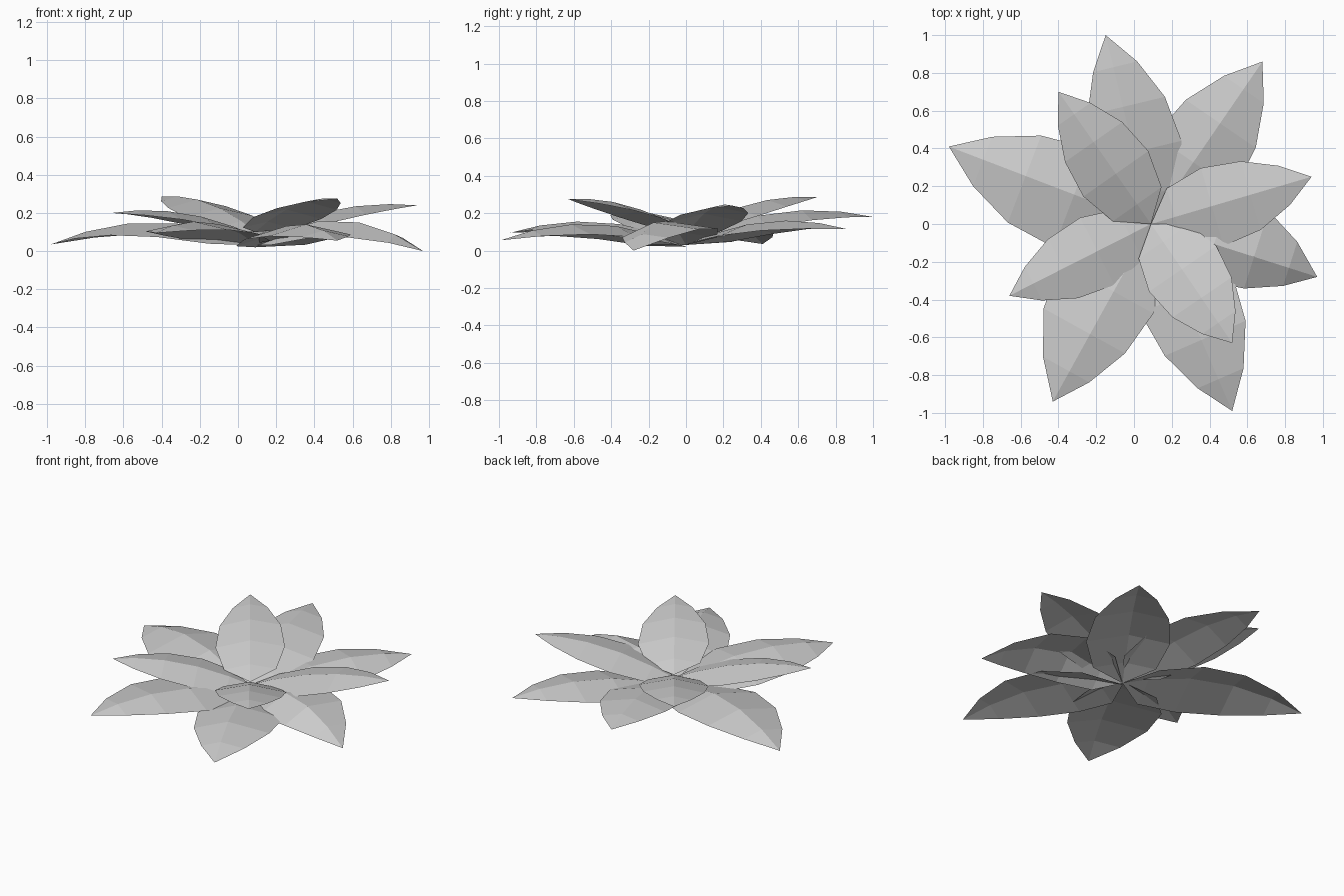
import bpy
import bmesh
from mathutils import Vector

# Remove the default object
cube = bpy.data.objects.get("Cube")
if cube:
    bpy.data.objects.remove(cube, do_unlink=True)

# Single pale grey material shared by every petal
material = bpy.data.materials.new("pale_grey")
material.use_nodes = True
grey = (0.6, 0.6, 0.6, 1.0)
material.diffuse_color = grey
material.node_tree.nodes["Principled BSDF"].inputs["Base Color"].default_value = grey

# Shared outline: fraction along the petal, fraction of its greatest half width
CENTRE = Vector((0.09, 0.0, 0.0))
OUTLINE = [(0.15, 0.75), (0.38, 1.0), (0.62, 0.88), (0.83, 0.5)]
BEND = 0.62


def rib_height(t, base, middle, tip):
    """Smooth midrib curve through the base, the bend and the tip."""
    return (base * (t - BEND) * (t - 1) / BEND
            + middle * t * (t - 1) / (BEND * (BEND - 1))
            + tip * t * (t - BEND) / (1 - BEND))


def make_petal(name, tip_xy, heights, widths, drops):
    """Arched petal: a raised midrib with an edge falling away on each side."""
    tip = Vector((*tip_xy, 0.0))
    along = tip - CENTRE
    side = Vector((-along.y, along.x, 0.0)).normalized()
    up = Vector((0.0, 0.0, 1.0))
    bm = bmesh.new()
    base_vert = bm.verts.new(CENTRE + up * heights[0])
    tip_vert = bm.verts.new(tip + up * heights[2])

    rows = []
    for t, spread in OUTLINE:
        rib = CENTRE + along * t + up * rib_height(t, *heights)
        left = rib + spread * (side * widths[0] - up * drops[0])
        right = rib - spread * (side * widths[1] + up * drops[1])
        rows.append([bm.verts.new(p) for p in (left, rib, right)])

    for k in range(2):
        bm.faces.new((base_vert, rows[0][k + 1], rows[0][k]))
        for near, far in zip(rows, rows[1:]):
            bm.faces.new((near[k], near[k + 1], far[k + 1], far[k]))
        bm.faces.new((rows[-1][k], rows[-1][k + 1], tip_vert))

    mesh = bpy.data.meshes.new(name)
    bm.to_mesh(mesh)
    bm.free()
    mesh.materials.append(material)
    petal = bpy.data.objects.new(name, mesh)
    bpy.context.collection.objects.link(petal)
    return petal


# Petals: tip position, rib heights, left/right half widths, left/right edge drops
# Inner pair
make_petal("inner_front_petal", (0.52, -0.63), (0.1, 0.26, 0.275), (0.22, 0.21), (0.05, 0.04))
make_petal("inner_back_petal", (-0.4, 0.7), (0.1, 0.27, 0.285), (0.21, 0.21), (0.05, 0.04))

# Middle ring
make_petal("middle_left_petal", (0.94, 0.25), (0.08, 0.235, 0.24), (0.21, 0.22), (0.04, 0.05))
make_petal("middle_right_petal", (-0.66, -0.38), (0.08, 0.21, 0.2), (0.2, 0.2), (0.05, 0.04))
make_petal("middle_back_petal", (-0.15, 1.0), (0.06, 0.215, 0.18), (0.22, 0.26), (0.06, 0.06))
make_petal("middle_front_petal", (-0.43, -0.94), (0.04, 0.155, 0.095), (0.24, 0.32), (0.05, 0.06))

# Outer ring
make_petal("outer_back_petal", (0.68, 0.86), (0.03, 0.16, 0.115), (0.25, 0.26), (0.05, 0.06))
make_petal("outer_front_petal", (0.52, -0.99), (0.02, 0.14, 0.055), (0.29, 0.24), (0.06, 0.07))
make_petal("outer_right_petal", (-0.98, 0.41), (0.03, 0.145, 0.035), (0.3, 0.26), (0.07, 0.06))
make_petal("outer_left_petal", (0.97, -0.28), (0.03, 0.15, 0.0), (0.29, 0.2), (0.04, 0.09))
